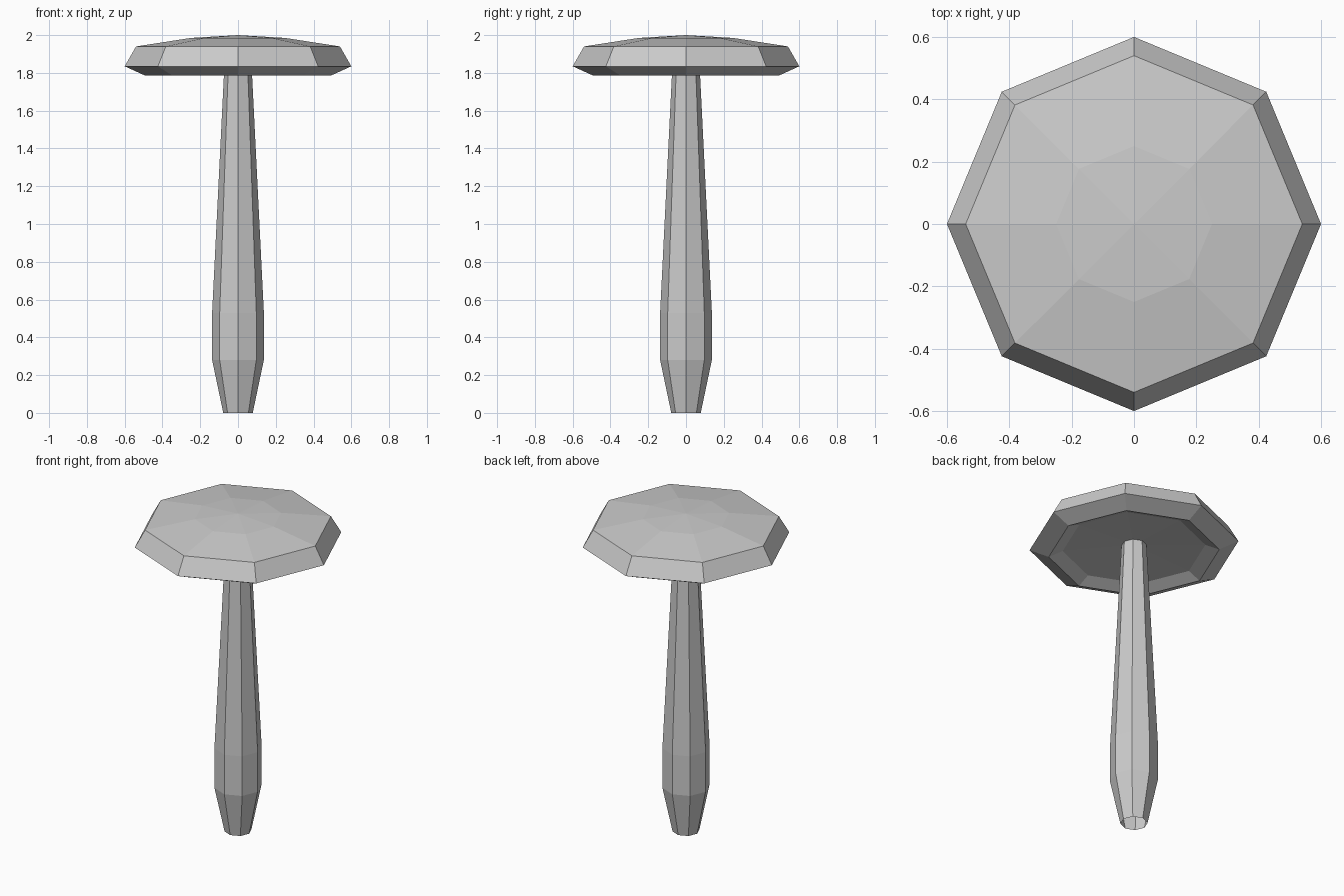
import bpy
import bmesh
from math import cos, sin, tau

SIDES = 8

cube = bpy.data.objects.get("Cube")
if cube:
    bpy.data.objects.remove(cube, do_unlink=True)

grey = bpy.data.materials.new("light grey")
grey.use_nodes = True
colour = (0.6, 0.6, 0.6, 1)
grey.diffuse_color = colour
grey.node_tree.nodes["Principled BSDF"].inputs["Base Color"].default_value = colour


def lathe(name, profile):
    """Turn a (radius, height) profile, listed bottom to top, into a faceted solid."""
    bm = bmesh.new()
    rings = []
    for r, z in profile:
        if r == 0:
            rings.append([bm.verts.new((0, 0, z))] * SIDES)
        else:
            rings.append([bm.verts.new((r * cos(tau * i / SIDES), r * sin(tau * i / SIDES), z))
                          for i in range(SIDES)])
    for low, high in zip(rings, rings[1:]):
        for i in range(SIDES):
            j = (i + 1) % SIDES
            corners = dict.fromkeys((low[i], low[j], high[j], high[i]))
            bm.faces.new(list(corners))
    mesh = bpy.data.meshes.new(name)
    bm.to_mesh(mesh)
    bm.free()
    mesh.materials.append(grey)
    obj = bpy.data.objects.new(name, mesh)
    bpy.context.collection.objects.link(obj)
    return obj


# Stem: swollen near the foot, tapering up, open at the base
lathe("stem", [(0.078, 0), (0.137, 0.28), (0.137, 0.53), (0.072, 1.84)])

# Cap: hollow underside, bevelled rim, shallow dome
lathe("cap", [(0, 1.84), (0.41, 1.82), (0.49, 1.785), (0.6, 1.835),
              (0.54, 1.94), (0.25, 1.985), (0, 2)])
